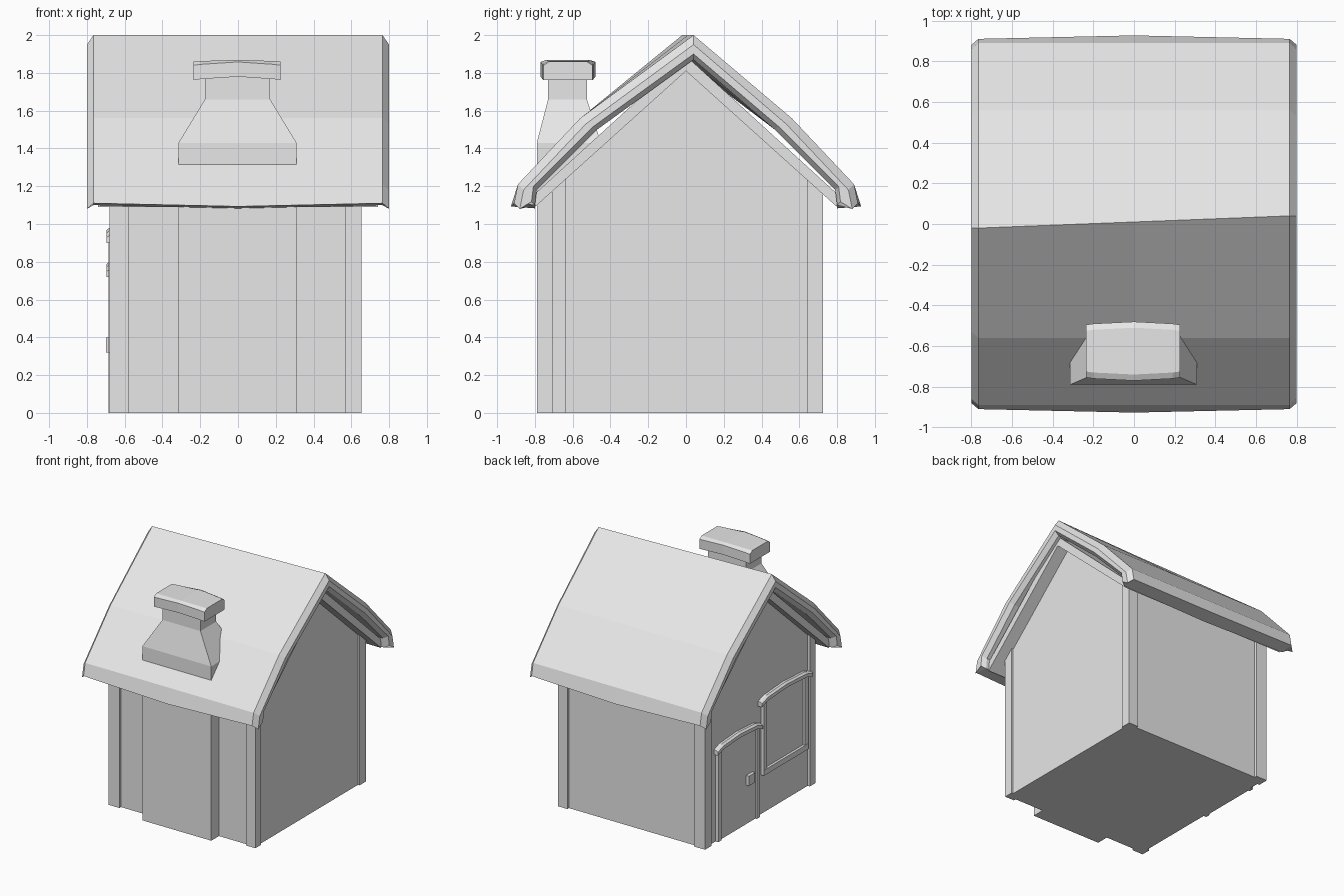
import bpy, bmesh

cube = bpy.data.objects.get("Cube")
if cube:
    bpy.data.objects.remove(cube, do_unlink=True)

GREY = (0.8, 0.8, 0.8, 1.0)
mat = bpy.data.materials.new("light_grey")
mat.use_nodes = True
mat.diffuse_color = GREY
mat.node_tree.nodes["Principled BSDF"].inputs["Base Color"].default_value = GREY


def loft(name, rings):
    """Skin a row of closed rings and cap both ends."""
    bm = bmesh.new()
    rows = [[bm.verts.new(p) for p in ring] for ring in rings]
    n = len(rows[0])
    for a, b in zip(rows, rows[1:]):
        for i in range(n):
            j = (i + 1) % n
            bm.faces.new((a[i], a[j], b[j], b[i]))
    bm.faces.new(rows[0])
    bm.faces.new(rows[-1])
    bmesh.ops.recalc_face_normals(bm, faces=bm.faces)
    mesh = bpy.data.meshes.new(name)
    bm.to_mesh(mesh)
    bm.free()
    obj = bpy.data.objects.new(name, mesh)
    bpy.context.collection.objects.link(obj)
    mesh.materials.append(mat)
    return obj


def prism(name, profile, x0, x1):
    """Extrude a (y, z) profile along x."""
    return loft(name, [[(x, y, z) for y, z in profile] for x in (x0, x1)])


def box(name, x0, x1, y0, y1, z0, z1):
    return prism(name, [(y0, z0), (y1, z0), (y1, z1), (y0, z1)], x0, x1)


def rect(x0, x1, y0, y1, z):
    return [(x0, y0, z), (x1, y0, z), (x1, y1, z), (x0, y1, z)]


# House body with gables
prism("walls", [(-0.69, 0), (0.705, 0), (0.705, 1.2), (0, 1.83), (-0.69, 1.2)], -0.66, 0.64)

# Corner posts with tops cut to the roof slope
for side, x0, x1 in (("right", -0.68, -0.58), ("left", 0.57, 0.655)):
    for end, outer, inner in (("front", -0.71, -0.635), ("back", 0.725, 0.64)):
        prism(f"{end}_{side}_post",
              [(inner, 0), (outer, 0), (outer, 1.19), (inner, 1.26)], x0, x1)

# Boarding under the roof
prism("roof_boarding", [(-0.8, 1.09), (0, 1.81), (0.8, 1.09),
                        (0.8, 1.16), (0, 1.89), (-0.8, 1.16)], -0.74, 0.74)


# Thick bowed roof with bevelled gable ends
def roof_ring(x, top, bottom, bow, skew):
    outer = [(0.91 + bow, 1.11 - bow), (0.89, 1.21), (0.56, 1.56)]
    inner = [(0.80, 1.10 - bow), (0.79, 1.18), (0.47, 1.5)]

    def shift(points, amount):
        return [(y - 0.6 * amount, z - 0.6 * amount) for y, z in points]
    out, inn = shift(outer, top), shift(inner, -bottom)
    half = out + [(skew, 2.0 - top)]
    ring = half + [(-y, z) for y, z in reversed(out)]
    ring += [(-y, z) for y, z in inn] + [(skew, 1.87 + bottom)]
    ring += list(reversed(inn))
    return [(x, y, z) for y, z in ring]


loft("roof", [roof_ring(-0.80, 0.05, 0.03, 0, -0.02),
              roof_ring(-0.765, 0, 0, 0, -0.02),
              roof_ring(0, 0, 0, 0.017, 0.01),
              roof_ring(0.765, 0, 0, 0, 0.04),
              roof_ring(0.80, 0.05, 0.03, 0, 0.04)])

# Chimney: breast down to the ground, tapered shoulder, stack
loft("chimney", [rect(-0.315, 0.31, -0.79, -0.45, 0),
                 rect(-0.315, 0.31, -0.79, -0.45, 1.43),
                 rect(-0.175, 0.17, -0.73, -0.525, 1.66),
                 rect(-0.175, 0.17, -0.73, -0.525, 1.8)])


# Chimney cap, arched along its length
def cap_ring(x, grow, lift):
    y0, y1 = -0.755 - grow, -0.495 + grow
    profile = [(y0, 1.762 + lift), (y1, 1.762 + lift), (y1, 1.84 + lift),
               (y1 - 0.03, 1.86 + lift / 2), (y0 + 0.03, 1.86 + lift / 2), (y0, 1.84 + lift)]
    return [(x, y, z) for y, z in profile]


loft("chimney_cap", [cap_ring(-0.235, 0, 0), cap_ring(-0.2, 0.005, 0.005),
                     cap_ring(0, 0.015, 0.018),
                     cap_ring(0.19, 0.005, 0.005), cap_ring(0.225, 0, 0)])


# Arched hood over an opening on the entrance gable
def hood(name, y0, y1, z):
    rings = []
    for t, rise in ((0, 0), (0.12, 0.025), (0.5, 0.04), (0.88, 0.025), (1, 0)):
        y = y0 + (y1 - y0) * t
        low, high = z + rise, z + rise + 0.04
        rings.append([(-0.64, y, low), (-0.697, y, low),
                      (-0.697, y, high - 0.012), (-0.68, y, high), (-0.64, y, high)])
    loft(name, rings)


def side_frames(name, y0, y1, z0, z1, width):
    box(name + "_back_jamb", -0.685, -0.64, y1 - width, y1, z0, z1)
    box(name + "_front_jamb", -0.685, -0.64, y0, y0 + width, z0, z1)


# Door
box("door", -0.672, -0.64, 0.05, 0.53, 0, 0.76)
side_frames("door", 0.02, 0.56, 0, 0.74, 0.04)
hood("door_hood", 0.0, 0.58, 0.72)
box("door_handle", -0.698, -0.66, 0.10, 0.18, 0.32, 0.40)

# Window
box("window_pane", -0.666, -0.64, -0.58, -0.06, 0.36, 0.94)
side_frames("window", -0.61, -0.03, 0.33, 0.93, 0.045)
box("window_sill", -0.687, -0.64, -0.61, -0.03, 0.32, 0.365)
hood("window_hood", -0.65, 0.01, 0.90)
